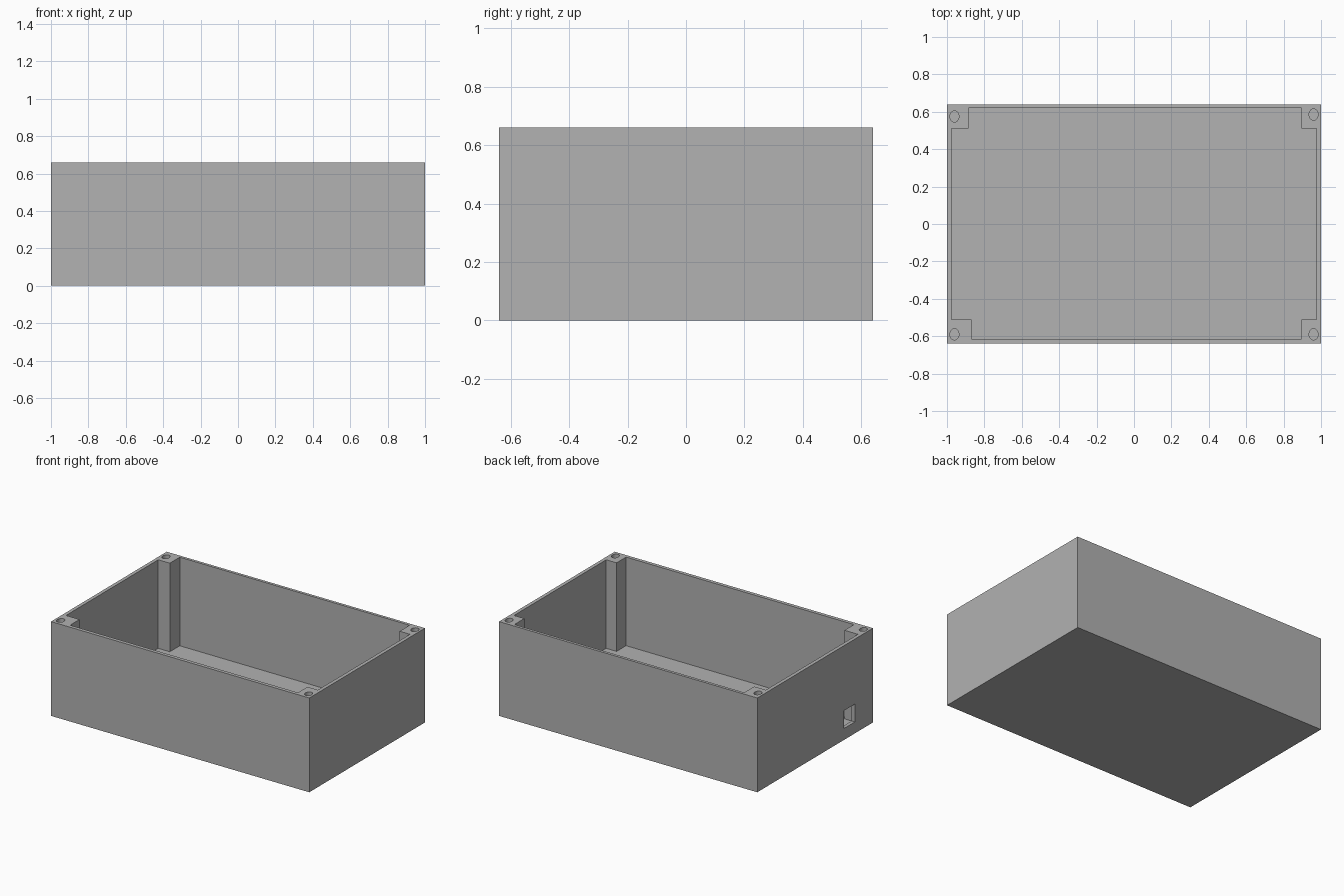
import bpy
import bmesh
from math import cos, sin, tau, radians

if "Cube" in bpy.data.objects:
    bpy.data.objects.remove(bpy.data.objects["Cube"], do_unlink=True)

HEIGHT = 0.66
FLOOR = 0.04
OVER = 0.05  # how far cutters overshoot open faces

grey = bpy.data.materials.new("matt_grey")
grey.use_nodes = True
colour = (0.445, 0.445, 0.445, 1)
grey.diffuse_color = colour
grey.node_tree.nodes["Principled BSDF"].inputs["Base Color"].default_value = colour


def prism(name, outline, z0, z1):
    """Extrude a flat outline from z0 up to z1."""
    bm = bmesh.new()
    base = bm.faces.new([bm.verts.new((x, y, z0)) for x, y in outline])
    top = bmesh.ops.extrude_face_region(bm, geom=[base])["geom"]
    verts = [v for v in top if isinstance(v, bmesh.types.BMVert)]
    bmesh.ops.translate(bm, verts=verts, vec=(0, 0, z1 - z0))
    bmesh.ops.recalc_face_normals(bm, faces=bm.faces)
    mesh = bpy.data.meshes.new(name)
    bm.to_mesh(mesh)
    bm.free()
    mesh.materials.append(grey)
    obj = bpy.data.objects.new(name, mesh)
    bpy.context.collection.objects.link(obj)
    return obj


def rectangle(x0, x1, y0, y1):
    return [(x0, y0), (x1, y0), (x1, y1), (x0, y1)]


def ellipse(cx, cy, rx, ry, sides=32):
    return [(cx + rx * cos(tau * i / sides), cy + ry * sin(tau * i / sides))
            for i in range(sides)]


def cut(target, cutter):
    """Subtract the cutter and discard it."""
    cutter.hide_render = True
    mod = target.modifiers.new("cut", "BOOLEAN")
    mod.operation = "DIFFERENCE"
    mod.solver = "EXACT"
    mod.object = cutter
    bpy.context.view_layer.objects.active = target
    bpy.ops.object.modifier_apply(modifier=mod.name)
    bpy.data.objects.remove(cutter, do_unlink=True)


# Outer block
box = prism("enclosure_box", rectangle(-1, 1, -0.64, 0.64), 0, HEIGHT)

# Cavity: its outline steps inward around the four corner screw posts
left, right, front, back = -0.975, 0.975, -0.615, 0.62
post_y = 0.51
cavity = [
    (-0.87, front), (0.895, front), (0.895, -post_y), (right, -post_y),
    (right, post_y), (0.895, post_y), (0.895, back), (-0.885, back),
    (-0.885, post_y), (left, post_y), (left, -post_y), (-0.87, -post_y),
]
cut(box, prism("cavity_cutter", cavity, FLOOR, HEIGHT + OVER))

# Screw holes in the posts
for x, y in [(-0.96, 0.575), (0.96, 0.585), (-0.96, -0.59), (0.96, -0.59)]:
    cut(box, prism("screw_cutter", ellipse(x, y, 0.024, 0.03), 0.26, HEIGHT + OVER))

# Cable opening through one end wall
cut(box, prism("cable_cutter", rectangle(-1 - OVER, -0.95, -0.44, -0.32), 0.08, 0.205))

# Smooth hole walls, sharp box edges
bpy.ops.object.select_all(action="DESELECT")
box.select_set(True)
bpy.context.view_layer.objects.active = box
bpy.ops.object.shade_smooth_by_angle(angle=radians(30))
